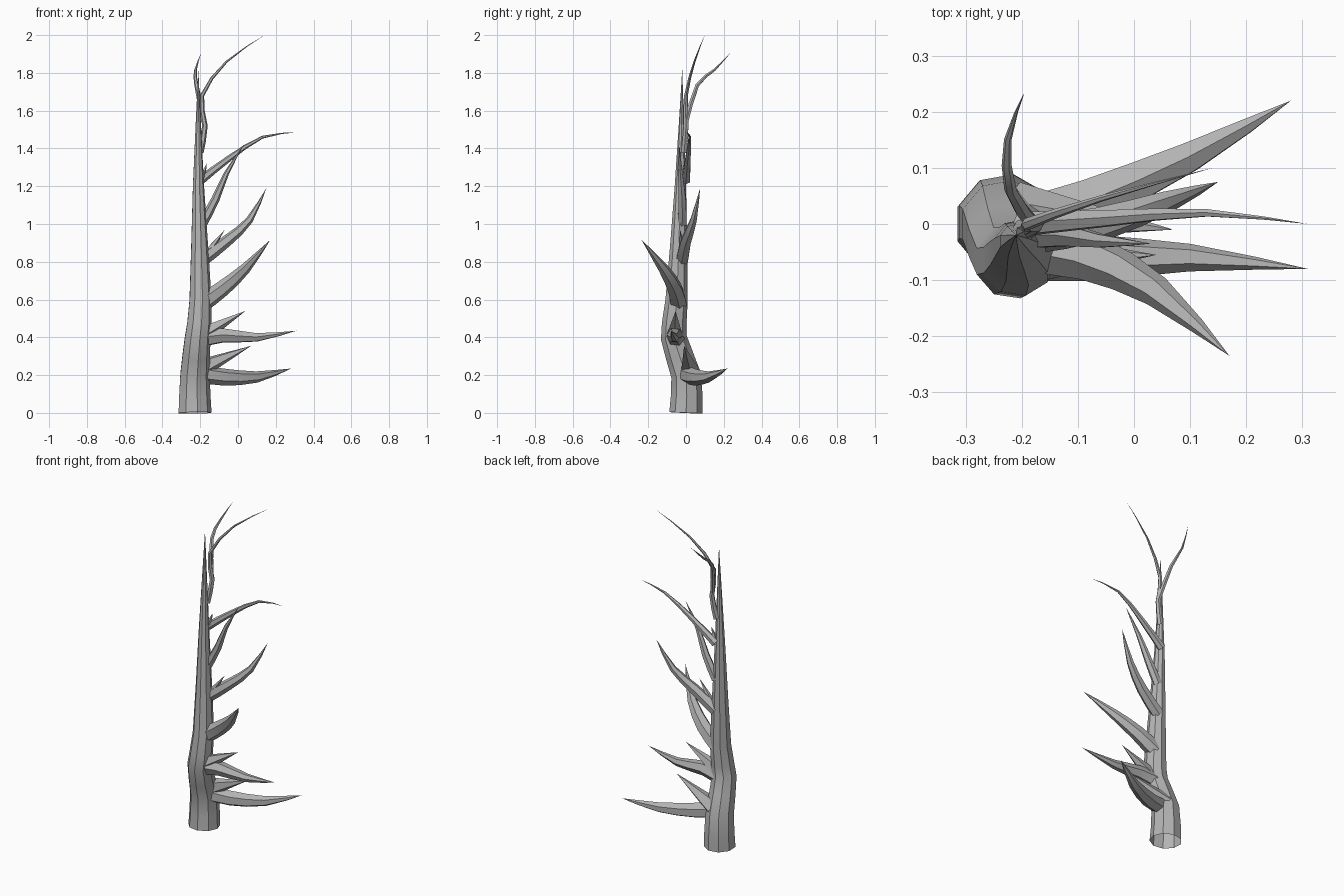
import bpy, bmesh, math
from mathutils import Vector

if "Cube" in bpy.data.objects:
    bpy.data.objects.remove(bpy.data.objects["Cube"])

bark = bpy.data.materials.new("grey bark")
bark.use_nodes = True
bark.diffuse_color = [0.45] * 3 + [1]
bark.node_tree.nodes["Principled BSDF"].inputs["Base Color"].default_value = bark.diffuse_color


def smooth_path(points):
    """Stations along a spline through the points, halving every span."""
    knots = [Vector(p) for p in points]
    padded = [knots[0]] + knots + [knots[-1]]
    stations = []
    for before, start, end, after in zip(padded, padded[1:], padded[2:], padded[3:]):
        middle = (start + end) / 2 + (start - before + end - after) / 16
        stations += [start, middle]
    return stations + [knots[-1]]


def add_ring(bm, centre, tangent, side, radius, sides):
    """Circle of vertices square to the tangent."""
    across = tangent.cross(side)
    ring = []
    for k in range(sides):
        angle = math.tau * k / sides
        offset = side * math.cos(angle) + across * math.sin(angle)
        ring.append(bm.verts.new(centre + offset * radius))
    return ring


def limb(name, thickness, points, belly=1.0, sides=6):
    """Faceted tube that tapers to a point; a higher belly keeps it fat for longer."""
    centres = smooth_path(points)
    steps = [(b - a).length for a, b in zip(centres, centres[1:])]
    length = sum(steps)
    bm = bmesh.new()
    rings = []
    side = Vector((1, 0, 0))
    for i, centre in enumerate(centres[:-1]):
        tangent = (centres[i + 1] - centres[max(i - 1, 0)]).normalized()
        side = (side - tangent * side.dot(tangent)).normalized()
        along = sum(steps[:i]) / length
        radius = thickness * (1 - along ** belly)
        rings.append(add_ring(bm, centre, tangent, side, radius, sides))

    tip = bm.verts.new(centres[-1])
    for k in range(sides):
        for low, high in zip(rings, rings[1:]):
            bm.faces.new((low[k - 1], low[k], high[k], high[k - 1]))
        bm.faces.new((rings[-1][k - 1], rings[-1][k], tip))

    mesh = bpy.data.meshes.new(name)
    bm.to_mesh(mesh)
    bm.free()
    mesh.materials.append(bark)
    obj = bpy.data.objects.new(name, mesh)
    bpy.context.collection.objects.link(obj)
    bpy.ops.object.select_all(action="DESELECT")
    obj.select_set(True)
    bpy.context.view_layer.objects.active = obj
    bpy.ops.object.shade_smooth_by_angle(angle=math.radians(30))


def spike(name, thickness, start, end):
    """Short straight thorn beside a branch."""
    limb(name, thickness, [start, end], sides=5)


# Trunk: open at the foot, bowed forward, thinning to a point
limb("trunk", 0.09, [(-.23, 0, 0), (-.23, 0, .2), (-.215, -.065, .4),
                     (-.2, -.05, .6), (-.21, -.03, 1.2), (-.21, -.02, 1.82)], sides=9)

# Heavy lower branches, each with a spike above it
limb("lowest_branch", 0.048, [(-.21, 0, .21), (-.08, .04, .19), (.1, .12, .19), (.28, .22, .235)], belly=2)
spike("lowest_spike", 0.055, (-.21, .02, .23), (.07, -.01, .355))
limb("second_branch", 0.05, [(-.21, -.05, .39), (-.08, -.06, .41), (.1, -.06, .4), (.31, -.08, .435)], belly=1.3)
spike("second_spike", 0.05, (-.2, -.06, .41), (.04, -.055, .54))

# Branch reaching forward
limb("front_branch", 0.048, [(-.19, -.04, .58), (-.08, -.06, .66), (.04, -.12, .765), (.17, -.235, .915)], belly=1.6)

# Middle branches
limb("middle_branch", 0.036, [(-.19, -.02, .81), (-.06, 0, .91), (.06, .04, 1.02), (.15, .075, 1.19)], belly=1.7)
spike("middle_spur", 0.022, (-.16, -.02, .85), (-.07, -.03, .97))
limb("inner_branch", 0.026, [(-.19, -.02, 1), (-.12, -.02, 1.13), (-.06, -.03, 1.27), (.03, -.035, 1.42)], belly=1.6)

# Upper branch, levelling out at its end
limb("upper_branch", 0.024, [(-.2, 0, 1.23), (-.05, .01, 1.345), (.13, .02, 1.46), (.31, 0, 1.485)])
spike("upper_spur", 0.018, (-.19, -.01, 1.25), (-.165, -.01, 1.32))

# Forked twigs at the top
limb("long_top_twig", 0.018, [(-.2, -.01, 1.38), (-.175, 0, 1.52), (-.19, 0, 1.68),
                              (-.06, .045, 1.86), (.14, .1, 2)])
limb("back_top_twig", 0.014, [(-.18, 0, 1.54), (-.22, .06, 1.735), (-.225, .15, 1.815), (-.195, .235, 1.905)], belly=2)
